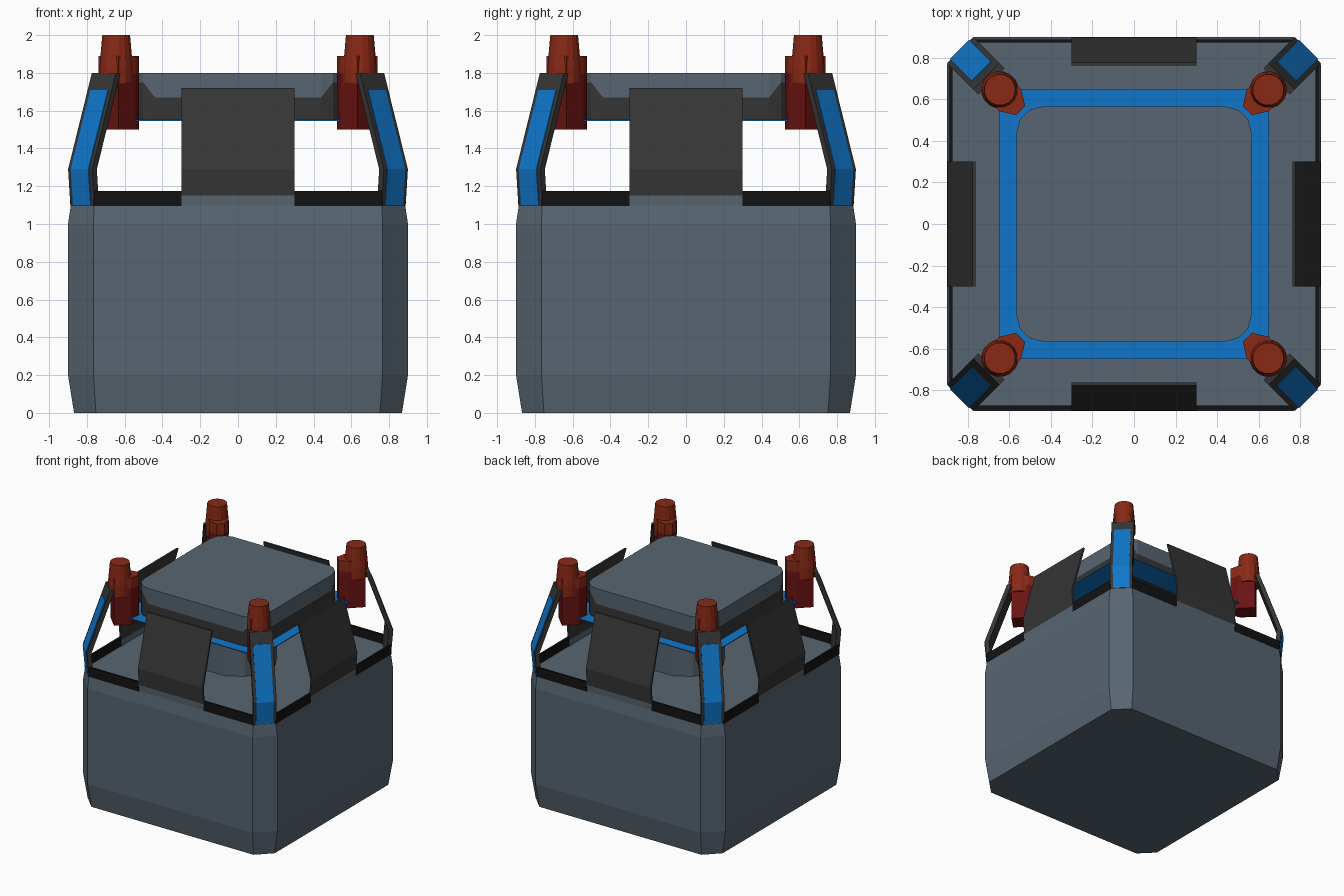
import bpy, math
from mathutils import Matrix, Vector

if "Cube" in bpy.data.objects:
    bpy.data.objects.remove(bpy.data.objects["Cube"])


def mat(name, rgb):
    m = bpy.data.materials.new(name)
    m.diffuse_color = (*rgb, 1)
    m.use_nodes = True
    m.node_tree.nodes["Principled BSDF"].inputs["Base Color"].default_value = m.diffuse_color
    return m


GREY = mat("slate grey", (0.095, 0.130, 0.165))
BLUE = mat("bright blue", (0.005, 0.18, 0.58))
DARK = mat("charcoal", (0.036, 0.036, 0.036))
BLACK = mat("black", (0.006, 0.006, 0.006))
RED = mat("rust red", (0.25, 0.022, 0.008))
DEEP = mat("deep red", (0.14, 0.007, 0.006))


def mesh(name, verts, faces, mats, rot=0.0):
    me = bpy.data.meshes.new(name)
    me.from_pydata([Matrix.Rotation(rot, 3, 'Z') @ Vector(v) for v in verts], [], faces)
    ob = bpy.data.objects.new(name, me)
    bpy.context.collection.objects.link(ob)
    for m in mats:
        me.materials.append(m)
    return ob


def loft(name, rings, mats, rot=0.0):
    """Skin a stack of equal-length rings and close both ends."""
    n = len(rings[0])
    verts = [v for r in rings for v in r]
    faces = [(k*n+i, k*n+(i+1) % n, (k+1)*n+(i+1) % n, (k+1)*n+i)
             for k in range(len(rings)-1) for i in range(n)]
    faces.append(tuple(reversed(range(n))))
    faces.append(tuple(range(len(verts)-n, len(verts))))
    return mesh(name, verts, faces, mats, rot)


def chamfered(a, b, z):
    """Square of half width a, with corners cut off at b."""
    return [(x, y, z) for x, y in ((b, -a), (a, -b), (a, b), (b, a),
                                   (-b, a), (-a, b), (-a, -b), (-b, -a))]


def bent_strip(name, path, half, t, m, rot):
    """Thin bent plate facing -y; path lists (distance out, z)."""
    return loft(name, [[(-half, -r, z), (half, -r, z), (half, t-r, z), (-half, t-r, z)]
                       for r, z in path], [m], rot)


def round_prism(name, x, y, levels, m, sides=16):
    return loft(name, [[(x+r*math.cos(2*math.pi*(i+.5)/sides),
                         y+r*math.sin(2*math.pi*(i+.5)/sides), z)
                        for i in range(sides)] for r, z in levels], [m])


# main body
loft("body", [chamfered(0.868, 0.752, 0), chamfered(0.9, 0.765, 0.2),
              chamfered(0.9, 0.765, 1.0), chamfered(0.885, 0.762, 1.1)], [GREY])

# central column under the roof
round_prism("core_column", 0, 0, [(0.30, 1.09), (0.30, 1.555)], GREY, 12)

# roof: rounded square, charcoal band below grey, band rising at the corners
A, R = 0.565, 0.125
outline = []
for q in range(4):
    for k in range(4):
        t = math.pi/2*q + math.pi/6*k
        cx, cy = [(1, 1), (-1, 1), (-1, -1), (1, -1)][q]
        outline.append((cx*(A-R)+R*math.cos(t), cy*(A-R)+R*math.sin(t), 1.67 if k in (0, 3) else 1.75))
roof = loft("roof", [[(x, y, 1.55) for x, y, z in outline], outline,
                     [(x, y, 1.8) for x, y, z in outline]], [GREY, DARK])
for p in roof.data.polygons:
    zs = [roof.data.vertices[v].co.z for v in p.vertices]
    if min(zs) < 1.56:
        p.material_index = 1

# blue ring plate around the foot of the roof
o, i = 0.65, 0.44
sq = [(1, -1), (1, 1), (-1, 1), (-1, -1)]
pts = [(s*h, u*h, z) for z in (1.546, 1.553) for h in (o, i) for s, u in sq]
faces = []
for k in range(4):
    j = (k+1) % 4
    faces += [(k, 4+k, 4+j, j), (8+k, 8+j, 12+j, 12+k), (k, j, 8+j, 8+k), (4+k, 12+k, 12+j, 4+j)]
mesh("blue_ring", pts, faces, [BLUE])

for q in range(4):
    side = q*math.pi/2
    diag = side + math.pi/4
    # side panel with its grey sill
    bent_strip("side_panel", [(0.887, 1.15), (0.897, 1.29), (0.777, 1.72)], 0.3, 0.016, DARK, side)
    bent_strip("panel_sill", [(0.885, 1.095), (0.887, 1.15)], 0.3, 0.016, GREY, side)
    # black lips beside the panel
    for s in (-1, 1):
        x0, x1 = sorted((s*0.3, s*0.765))
        loft("rim_lip", [[(x0, -0.888, z), (x1, -0.888, z), (x1, -0.872, z), (x0, -0.872, z)]
                         for z in (1.095, 1.175)], [BLACK], side)
    # corner pillar with blue stripe
    bent_strip("corner_pillar", [(1.165, 1.095), (1.182, 1.29), (1.004, 1.8)], 0.09, 0.035, DARK, diag)
    bent_strip("pillar_stripe", [(1.170, 1.10), (1.187, 1.29), (1.040, 1.71)], 0.066, 0.006, BLUE, diag)
    # red lamp: keel-shaped holder and tapered cap
    keel = [(-0.074, -0.97), (0.074, -0.97), (0.074, -0.84), (0.03, -0.77), (-0.03, -0.77), (-0.074, -0.84)]
    holder = loft("lamp_holder", [[(x, y, z) for x, y in keel] for z in (1.5, 1.8, 1.89)], [DEEP, RED], diag)
    for p in holder.data.polygons:
        if p.center.z > 1.8:
            p.material_index = 1
    sx, sy = sq[q]
    round_prism("lamp_cap", sx*0.645, sy*0.645, [(0.09, 1.74), (0.09, 1.83), (0.075, 2.0)], RED)
